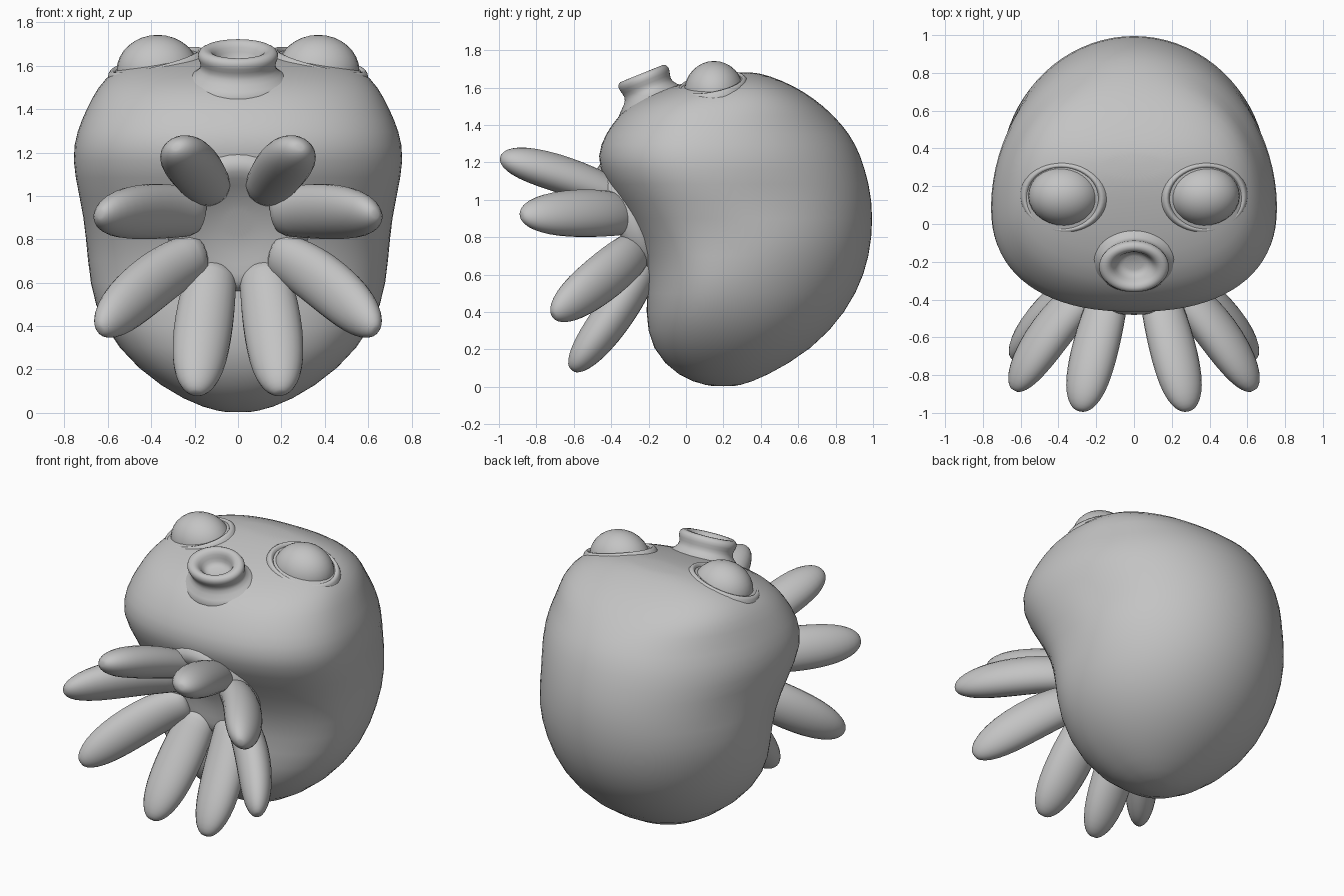
import bpy, bmesh, math
from mathutils import Vector, Matrix

cube = bpy.data.objects.get("Cube")
if cube:
    bpy.data.objects.remove(cube, do_unlink=True)

GREY = (0.55, 0.55, 0.55, 1)
mat = bpy.data.materials.new("plain_grey")
mat.use_nodes = True
mat.diffuse_color = GREY
mat.node_tree.nodes["Principled BSDF"].inputs["Base Color"].default_value = GREY


def finish(name, bm, subdivide=0):
    bmesh.ops.recalc_face_normals(bm, faces=bm.faces)
    mesh = bpy.data.meshes.new(name)
    bm.to_mesh(mesh)
    bm.free()
    for p in mesh.polygons:
        p.use_smooth = True
    mesh.materials.append(mat)
    obj = bpy.data.objects.new(name, mesh)
    bpy.context.collection.objects.link(obj)
    if subdivide:
        mod = obj.modifiers.new("smooth", "SUBSURF")
        mod.levels = mod.render_levels = subdivide
    return obj


def loft(name, rings, subdivide=1):
    """Skin a list of closed point rings and cap both ends."""
    bm = bmesh.new()
    rows = [[bm.verts.new(p) for p in ring] for ring in rings]
    n = len(rows[0])
    for a, b in zip(rows, rows[1:]):
        for i in range(n):
            j = (i + 1) % n
            bm.faces.new((a[i], a[j], b[j], b[i]))
    for row in (rows[0], rows[-1]):
        mid = bm.verts.new(sum((v.co for v in row), Vector()) / n)
        for i in range(n):
            bm.faces.new((row[i], row[(i + 1) % n], mid))
    return finish(name, bm, subdivide)


def power(v, e):
    return math.copysign(abs(v) ** e, v)


# Body: height, front y, back y, half width, y of the widest point
LEVELS = [
    (0.003, 0.12, 0.28, 0.08, 0.2), (0.05, -0.04, 0.42, 0.24, 0.2),
    (0.2, -0.19, 0.68, 0.47, 0.2), (0.4, -0.22, 0.86, 0.63, 0.2),
    (0.6, -0.2, 0.96, 0.69, 0.22), (0.8, -0.25, 1.0, 0.725, 0.25),
    (1.0, -0.37, 1.0, 0.735, 0.15), (1.17, -0.48, 0.96, 0.77, 0.08),
    (1.3, -0.46, 0.91, 0.745, 0.08), (1.4, -0.4, 0.84, 0.7, 0.1),
    (1.5, -0.32, 0.74, 0.65, 0.13), (1.58, -0.16, 0.63, 0.575, 0.2),
    (1.64, 0.04, 0.51, 0.45, 0.27), (1.68, 0.22, 0.39, 0.23, 0.31),
]
SIDES = 40


def body_ring(z, front, back, half, mid):
    ring = []
    for i in range(SIDES):
        a = math.tau * i / SIDES
        c, s = math.cos(a), math.sin(a)
        e = 0.86 if s < 0 or z > 1.45 else 1
        x = half * power(c, e)
        y = mid + (back - mid if s > 0 else mid - front) * power(s, e)
        # soft fold between head and mantle
        fold = math.exp(-((z - 0.72 - 0.5 * y) / 0.11) ** 2)
        x *= 1 - 0.05 * fold * max(0, min(1, (0.8 - y) * 2))
        ring.append((x, y, z))
    return ring


loft("body", [body_ring(*level) for level in LEVELS])


# Arms: a curved, tapered tube from hub to tip
def arm(name, root, bend, tip, width):
    root, bend, tip = Vector(root), Vector(bend), Vector(tip)
    rings = []
    for t, r in ((0, 0.8), (0.2, 0.92), (0.4, 1), (0.6, 1.02), (0.78, 0.95),
                 (0.9, 0.76), (0.97, 0.5), (1, 0.22)):
        p = root * (1 - t) ** 2 + bend * 2 * t * (1 - t) + tip * t * t
        d = ((bend - root) * (1 - t) + (tip - bend) * t).normalized()
        u = d.cross(Vector((0, -0.93, -0.37))).normalized()
        v = d.cross(u)
        rings.append([p + (u * math.cos(a) + v * math.sin(a) * 0.78) * r * width
                      for a in (math.tau * k / 12 for k in range(12))])
    loft(name, rings)


ARMS = {
    "upper": ((0.12, -0.34, 1.01), (0.2, -0.62, 1.14), (0.285, -0.99, 1.225), 0.13),
    "side": ((0.17, -0.32, 0.92), (0.38, -0.42, 0.94), (0.635, -0.88, 0.915), 0.14),
    "lower_side": ((0.16, -0.26, 0.74), (0.38, -0.34, 0.66), (0.635, -0.71, 0.38), 0.135),
    "lower": ((0.11, -0.21, 0.68), (0.16, -0.31, 0.46), (0.195, -0.61, 0.09), 0.14),
}
for side, sign in (("left", 1), ("right", -1)):
    for label, (*points, width) in ARMS.items():
        arm(f"{side}_{label}_arm", *[(sign * x, y, z) for x, y, z in points], width)


# Round parts turned from a profile, then tilted into place
def turned(name, profile, matrix, sides=24):
    loft(name, [[matrix @ Vector((r * math.cos(a), r * math.sin(a), h))
                 for a in (math.tau * k / sides for k in range(sides))]
                for r, h in profile])


def place(x, y, z, tilt_x, tilt_y, scale):
    return (Matrix.Translation((x, y, z)) @ Matrix.Rotation(tilt_y, 4, "Y")
            @ Matrix.Rotation(tilt_x, 4, "X") @ Matrix.Diagonal((*scale, 1)))


# Webbed dish joining the arms, hollow in the middle
turned("arm_web", [(0.37, -0.16), (0.36, -0.07), (0.33, -0.01), (0.28, 0.01),
                   (0.2, -0.02), (0.1, -0.045)],
       place(0, -0.37, 0.86, math.radians(112), 0, (0.95, 1, 1)))

# Mouth funnel with a thick rim and a hollow centre
turned("mouth", [(0.31, -0.15), (0.22, -0.095), (0.17, -0.055), (0.175, -0.02),
                 (0.195, 0.02), (0.165, 0.05), (0.12, 0.04), (0.1, 0), (0.08, -0.04)],
       place(0, -0.22, 1.635, math.radians(22), 0, (1, 0.78, 1)))

# Eyes and lids
for side, sign in (("left", 1), ("right", -1)):
    bm = bmesh.new()
    bmesh.ops.create_uvsphere(bm, u_segments=28, v_segments=16, radius=1,
                              matrix=place(sign * 0.37, 0.15, 1.575, 0, 0, (0.19, 0.16, 0.167)))
    finish(f"{side}_eye", bm)
    turned(f"{side}_eyelid", [(0.27, -0.12), (0.25, -0.04), (0.23, 0.015), (0.205, 0.025),
                              (0.185, -0.02), (0.17, -0.06)],
           place(sign * 0.375, 0.14, 1.61, math.radians(10), sign * math.radians(14), (1, 0.82, 1)))
